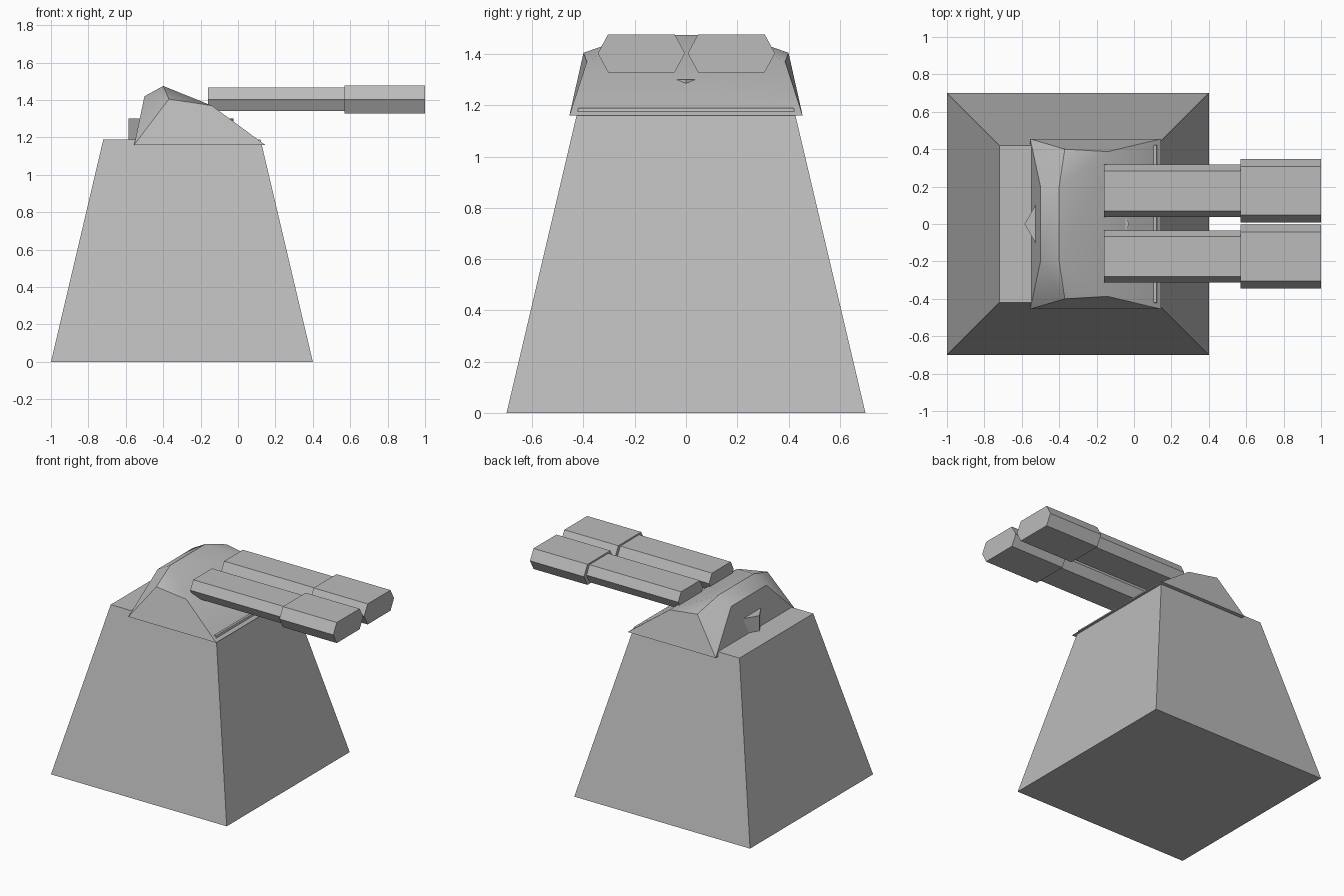
import bpy
import math

cube = bpy.data.objects.get("Cube")
if cube:
    bpy.data.objects.remove(cube, do_unlink=True)

grey = bpy.data.materials.new("plain_grey")
grey.use_nodes = True
grey.diffuse_color = (0.5, 0.5, 0.5, 1)
grey.node_tree.nodes["Principled BSDF"].inputs["Base Color"].default_value = (0.5, 0.5, 0.5, 1)


def make(name, verts, faces):
    mesh = bpy.data.meshes.new(name)
    mesh.from_pydata(verts, [], faces)
    mesh.materials.append(grey)
    obj = bpy.data.objects.new(name, mesh)
    bpy.context.collection.objects.link(obj)
    return obj


def loft(name, rings):
    """Join equal rings of points, running counter-clockwise about the axis, and cap both ends."""
    n = len(rings[0])
    faces = [tuple(reversed(range(n))), tuple(range((len(rings) - 1) * n, len(rings) * n))]
    for r in range(len(rings) - 1):
        for i in range(n):
            j = (i + 1) % n
            faces.append((r * n + i, r * n + j, r * n + n + j, r * n + n + i))
    return make(name, [p for ring in rings for p in ring], faces)


def rectangle(x0, x1, y, z):
    return [(x0, -y, z), (x1, -y, z), (x1, y, z), (x0, y, z)]


def barrel_ring(x, y, half_width, half_flat, half_height):
    z = 1.403
    outline = [(half_width, 0), (half_flat, half_height), (-half_flat, half_height),
               (-half_width, 0), (-half_flat, -half_height), (half_flat, -half_height)]
    return [(x, y + dy, z + dz) for dy, dz in outline]


# Tapered pedestal
loft("pedestal", [rectangle(-1, 0.4, 0.7, 0), rectangle(-0.72, 0.12, 0.42, 1.19)])

# Six-sided swivel block under the hood
loft("swivel_block", [[(-0.305 + 0.28 * math.cos(k * math.pi / 3),
                        0.28 * math.sin(k * math.pi / 3), z) for k in range(6)]
                      for z in (1.1, 1.3)])

# Faceted hood: one side's outline, mirrored across y
side = [(-0.555, 0.455, 1.16), (-0.5, 0.2, 1.42), (-0.4, 0.2, 1.475),
        (-0.37, 0.4, 1.405), (-0.14, 0.387, 1.37), (0.145, 0.455, 1.16)]
n = len(side)
verts = [(x, -y, z) for x, y, z in side] + side
half = [(0, 5, 4, 3), (0, 3, 1), (1, 3, 2), (2, 3, 4)]
faces = half + [tuple(i + n for i in reversed(f)) for f in half]
faces += [(a, b, b + n, a + n) for a, b in ((0, 1), (1, 2), (2, 4), (4, 5), (5, 0))]
hood = make("hood", verts, faces)
bpy.ops.object.select_all(action="DESELECT")
hood.select_set(True)
bpy.context.view_layer.objects.active = hood
bpy.ops.object.mode_set(mode="EDIT")
bpy.ops.mesh.select_all(action="SELECT")
bpy.ops.mesh.normals_make_consistent(inside=False)
bpy.ops.object.mode_set(mode="OBJECT")
bpy.ops.object.shade_smooth_by_angle(angle=math.radians(30))

# Twin hexagonal barrels with thicker muzzles
for name, y in (("back", 0.177), ("front", -0.174)):
    loft(name + "_barrel", [barrel_ring(x, y, 0.14, 0.107, 0.063) for x in (-0.16, 0.57)])
    loft(name + "_muzzle", [barrel_ring(x, y, 0.17, 0.13, 0.074) for x in (0.57, 1.0)])
